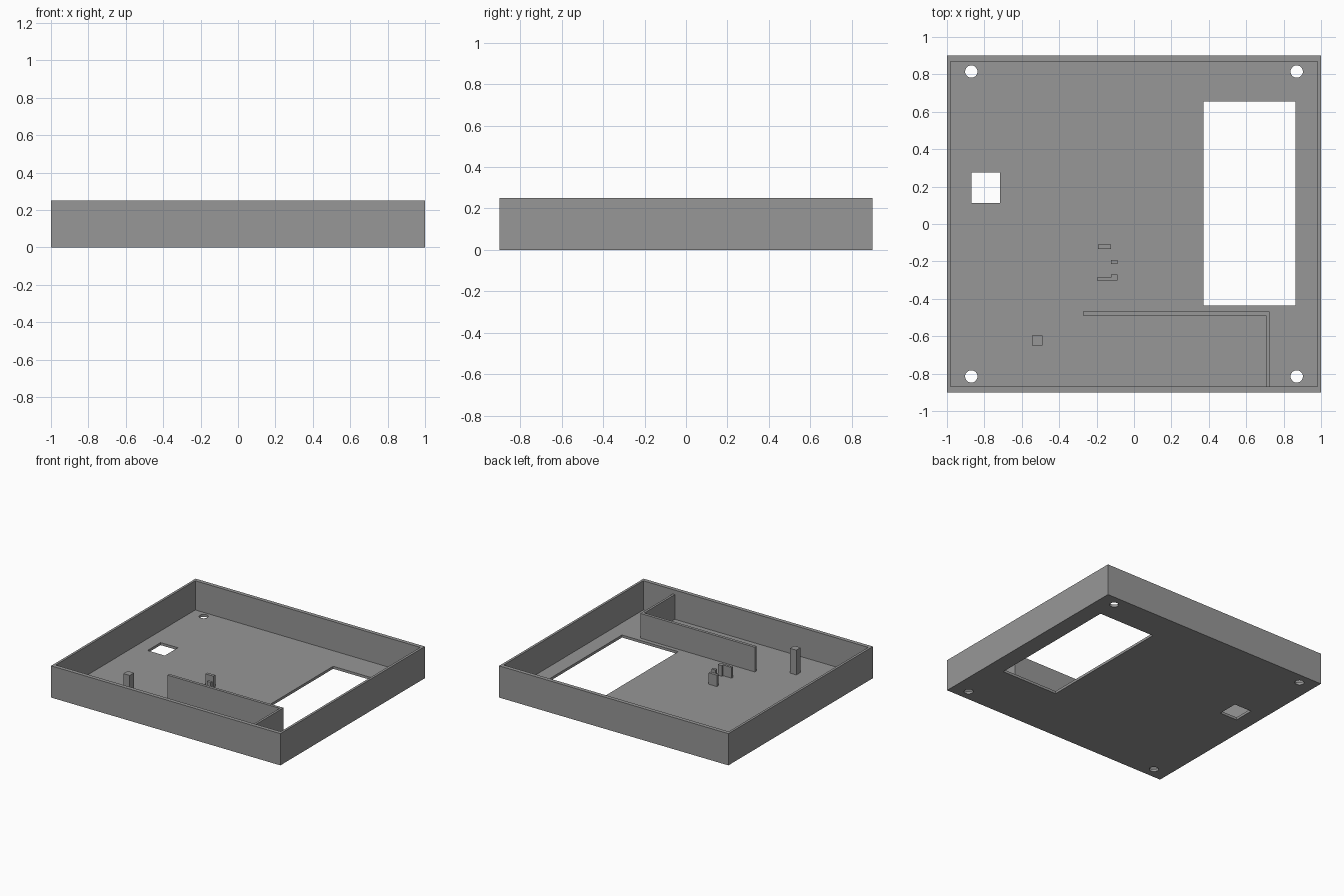
import bpy, bmesh

if "Cube" in bpy.data.objects:
    bpy.data.objects.remove(bpy.data.objects["Cube"])

FLOOR = 0.02      # floor thickness
HEIGHT = 0.25     # rim height

grey = bpy.data.materials.new("plain grey")
grey.diffuse_color = (0.31, 0.31, 0.31, 1)
grey.use_nodes = True
grey.node_tree.nodes["Principled BSDF"].inputs["Base Color"].default_value = grey.diffuse_color


def prism(name, outline, z0, z1):
    """Extrude a flat outline from z0 up to z1."""
    bm = bmesh.new()
    base = bm.faces.new([bm.verts.new((x, y, z0)) for x, y in outline])
    top = bmesh.ops.extrude_face_region(bm, geom=[base])["geom"]
    verts = [v for v in top if isinstance(v, bmesh.types.BMVert)]
    bmesh.ops.translate(bm, verts=verts, vec=(0, 0, z1 - z0))
    bmesh.ops.recalc_face_normals(bm, faces=bm.faces)
    mesh = bpy.data.meshes.new(name)
    bm.to_mesh(mesh)
    bm.free()
    mesh.materials.append(grey)
    ob = bpy.data.objects.new(name, mesh)
    bpy.context.collection.objects.link(ob)
    return ob


def rect(x0, x1, y0, y1):
    return [(x0, y0), (x1, y0), (x1, y1), (x0, y1)]


def cut(target, cutter):
    cutter.hide_render = True
    cutter.hide_viewport = True
    mod = target.modifiers.new(cutter.name, 'BOOLEAN')
    mod.operation = 'DIFFERENCE'
    mod.solver = 'EXACT'
    mod.object = cutter


# Open tray with thin walls
tray = prism("tray", rect(-1, 1, -0.9, 0.9), 0, HEIGHT)
cut(tray, prism("cavity_cutter", rect(-0.981, 0.981, -0.869, 0.869), FLOOR, 0.5))

# Large display opening and small square opening in the floor
cut(tray, prism("display_cutter", rect(0.372, 0.863, -0.435, 0.654), -0.1, 0.1))
cut(tray, prism("square_cutter", rect(-0.868, -0.717, 0.112, 0.275), -0.1, 0.1))

# Screw holes in the four corners
for i, (sx, sy) in enumerate([(-1, -1), (1, -1), (1, 1), (-1, 1)]):
    bpy.ops.mesh.primitive_cylinder_add(vertices=32, radius=0.033, depth=0.2,
                                        location=(sx * 0.87, sy * 0.815, 0))
    hole = bpy.context.object
    hole.name = f"screw_hole_cutter_{i + 1}"
    hole.data.materials.append(grey)
    cut(tray, hole)

# L-shaped inner partition
prism("partition", [(-0.273, -0.49), (0.706, -0.49), (0.706, -0.869),
                    (0.724, -0.869), (0.724, -0.467), (-0.273, -0.467)], FLOOR, 0.215)

# Tall square post
prism("post", rect(-0.545, -0.49, -0.65, -0.596), FLOOR, 0.215)

# Small board clips
prism("rear_clip", rect(-0.192, -0.122, -0.133, -0.109), FLOOR, 0.11)
prism("middle_clip", rect(-0.123, -0.089, -0.213, -0.192), FLOOR, 0.10)
prism("front_clip", [(-0.198, -0.303), (-0.089, -0.303), (-0.089, -0.271),
                     (-0.123, -0.271), (-0.123, -0.285), (-0.198, -0.285)], FLOOR, 0.105)
